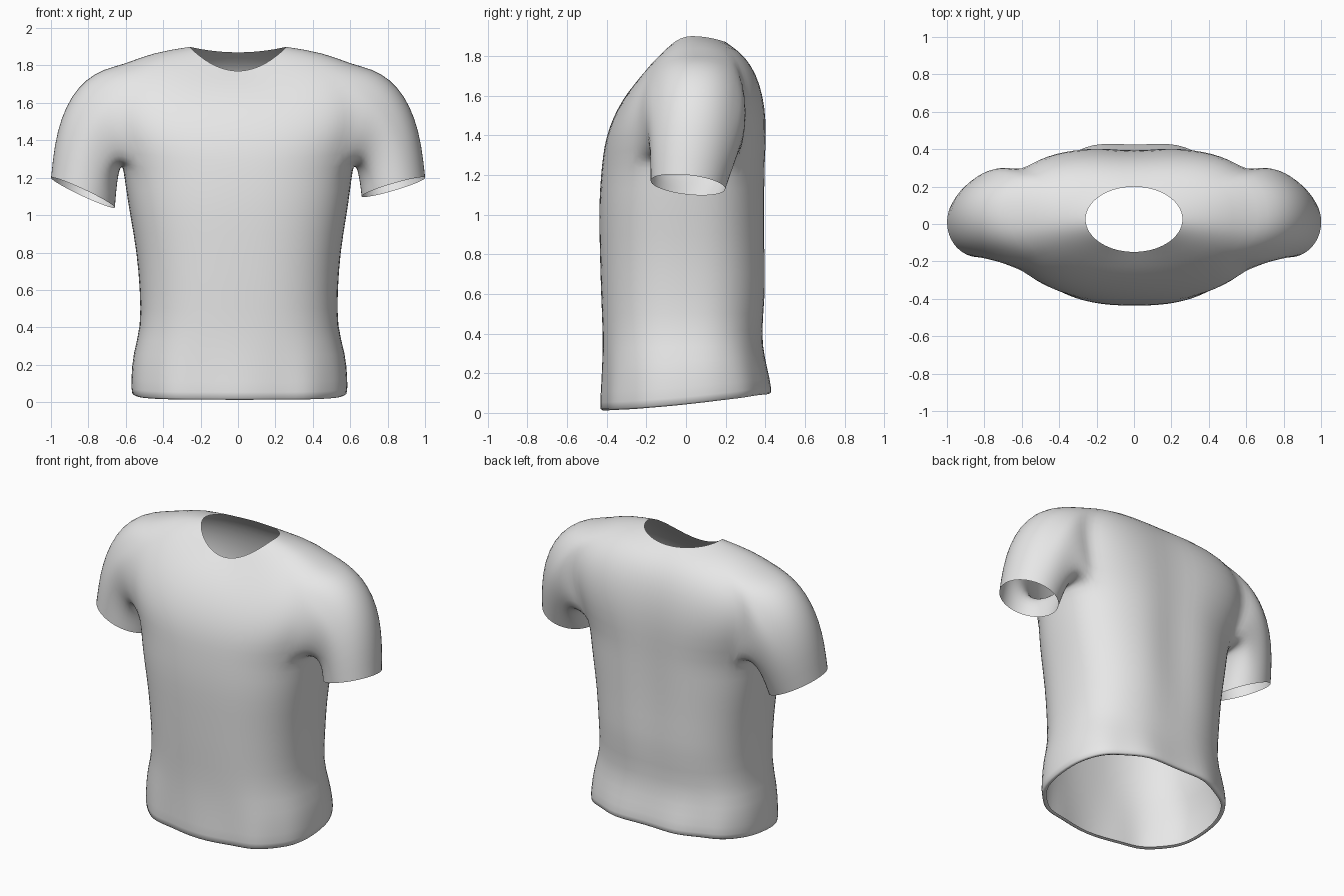
import bpy, bmesh
from math import sin, cos, pi, exp, copysign
from mathutils import Vector

if "Cube" in bpy.data.objects:
    bpy.data.objects.remove(bpy.data.objects["Cube"])

QUARTER = 10      # columns from side seam to centre
ARM = 4           # armhole half width in columns
ARM_ROWS = 4      # armhole height in rows
YOKE = 6          # rows from armpit to neck
SLEEVE = 6        # rings along each sleeve

# Torso rings: height, half width, front depth, back depth
RINGS = [(.02, .55, .40, .41), (0, .58, .43, .44), (.1, .58, .425, .43),
         (.25, .57, .42, .40), (.4, .525, .42, .385), (.6, .53, .43, .415),
         (.8, .545, .435, .41), (1.0, .58, .44, .41), (1.13, .60, .435, .41),
         (1.25, .615, .425, .41)]


def oval(t, width, front, back, z):
    """Rounded-box cross-section, t = 0 at the side seam and positive to the back."""
    c, s = cos(t), sin(t)
    depth = back if s > 0 else front
    return Vector((width * abs(c) ** .81, copysign(depth * abs(s) ** .81, s), z))


def bend(a, b, c, u):
    return a * (1 - u) ** 2 + b * (2 * u * (1 - u)) + c * u * u


def wrinkle(p, t):
    """Hem slant and folds, and the hollow along the spine."""
    low = max(0, 1 - p.z / .4)
    slant = .09 * (max(0, p.y + .43) / .87) ** 1.5
    p.y += .012 * low * cos(QUARTER * t) * abs(sin(t))
    if p.y > .15 and .3 < p.z < 1.75:
        p.y -= .03 * exp(-(p.x / .12) ** 2) * sin(pi * (p.z - .3) / 1.45)
    p.z += slant * low
    return p


def column(t):
    """Points of one column from the hem up to the neckline."""
    s = sin(t)
    pts = [oval(t, w, f, b, z) for z, w, f, b in RINGS]
    chest = pts[-1].copy()
    shoulder = oval(t, .95, .41, .43, 1.855 - (.105 if s > 0 else .305) * s * s)
    shoulder.y += .05 * cos(t) + (.04 if s > 0 else .015) * sin(2 * t)
    neck = Vector((.26 * cos(t), .025 + .175 * s,
                   1.9 - (.03 if s > 0 else .13) * s * s))
    pts += [bend(chest, shoulder, neck, k / YOKE) for k in range(1, YOKE + 1)]
    return [wrinkle(p, t) for p in pts]


def half_shirt(bm, side):
    """One half of the torso with its sleeve."""
    def vert(p):
        lean = .008 * max(0, 1 - p.z / 1.3)
        return bm.verts.new((p.x * side + lean, p.y, p.z))

    cols = {i: [vert(p) for p in column(i * pi / 2 / QUARTER)]
            for i in range(-QUARTER, QUARTER + 1)}
    pit = len(RINGS) - 1
    top = pit + ARM_ROWS
    for i in range(-QUARTER, QUARTER):
        for r in range(pit + YOKE):
            if -ARM <= i < ARM and pit <= r < top:
                continue
            bm.faces.new((cols[i][r], cols[i + 1][r],
                          cols[i + 1][r + 1], cols[i][r + 1]))

    # Armhole edge, from the armpit round the back, over the shoulder to the front
    path = [(i, pit) for i in range(ARM + 1)]
    path += [(ARM, r) for r in range(pit + 1, top)]
    path += [(i, top) for i in range(ARM, -ARM - 1, -1)]
    path += [(-ARM, r) for r in range(top - 1, pit, -1)]
    path += [(i, pit) for i in range(-ARM, 0)]
    loop = [cols[i][r] for i, r in path]
    n = len(loop)

    # Sleeve rings swept from the armhole to the cuff
    drop = .03 if side < 0 else 0
    start = [Vector((v.co.x * side, v.co.y, v.co.z)) for v in loop]
    prev = loop
    for k in range(1, SLEEVE + 1):
        ring = []
        for j, p in enumerate(start):
            up, back = -cos(2 * pi * j / n), sin(2 * pi * j / n)
            cap = Vector((.807 + .168 * up, .08 + .26 * back, 1.54 + .24 * up))
            cuff = Vector((.83 + .172 * up, .01 + .19 * back,
                           1.15 - drop + (.05 + drop) * up - .02 * back))
            ring.append(vert(bend(p, cap, cuff, k / SLEEVE)))
        for j in range(n):
            m = (j + 1) % n
            bm.faces.new((prev[j], prev[m], ring[m], ring[j]))
        prev = ring


# Shirt shell, open at hem, neck and cuffs
bm = bmesh.new()
for side in (1, -1):
    half_shirt(bm, side)
bmesh.ops.delete(bm, geom=[v for v in bm.verts if not v.link_faces], context='VERTS')
bmesh.ops.remove_doubles(bm, verts=bm.verts[:], dist=.0005)
bmesh.ops.recalc_face_normals(bm, faces=bm.faces[:])
mesh = bpy.data.meshes.new("shirt")
bm.to_mesh(mesh)
bm.free()
shirt = bpy.data.objects.new("shirt", mesh)
bpy.context.collection.objects.link(shirt)

# Plain cloth
cloth = bpy.data.materials.new("light_grey_cloth")
cloth.use_nodes = True
cloth.diffuse_color = (.8, .8, .8, 1)
cloth.node_tree.nodes["Principled BSDF"].inputs["Base Color"].default_value = (.8, .8, .8, 1)
mesh.materials.append(cloth)

# Soft surface
for poly in mesh.polygons:
    poly.use_smooth = True
soft = shirt.modifiers.new("soften", 'SUBSURF')
soft.levels = soft.render_levels = 1
